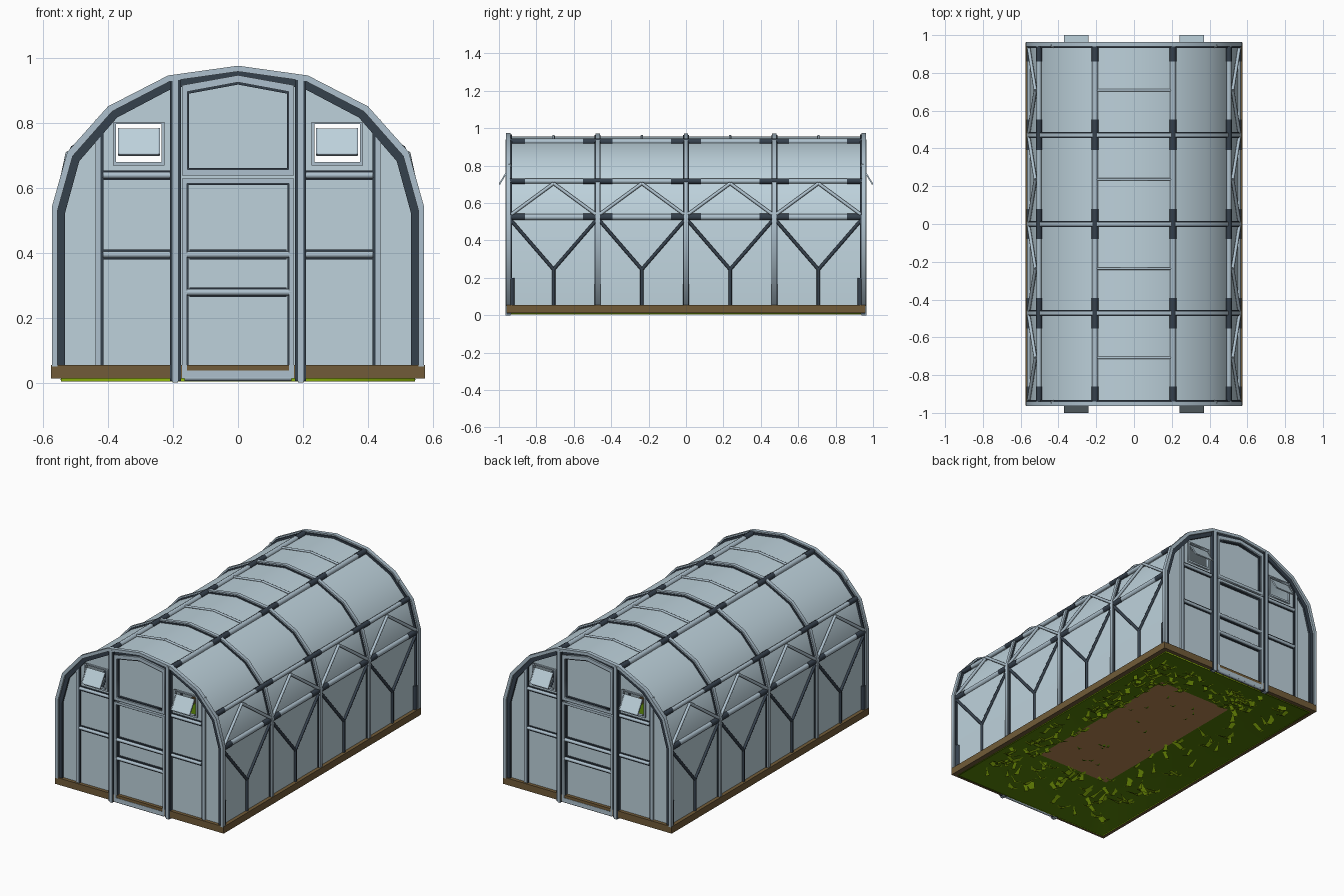
import bpy, bmesh, math, random
from mathutils import Vector, Matrix

if "Cube" in bpy.data.objects:
    bpy.data.objects.remove(bpy.data.objects["Cube"])

random.seed(4)

def material(name, r, g, b):
    m = bpy.data.materials.new(name)
    m.diffuse_color = (r, g, b, 1)
    m.use_nodes = True
    m.node_tree.nodes["Principled BSDF"].inputs["Base Color"].default_value = m.diffuse_color
    return m

GLASS = material("pale_glass", 0.51, 0.64, 0.71)
FRAME = material("blue_grey_frame", 0.42, 0.53, 0.61)
DARK = material("dark_slate", 0.036, 0.052, 0.073)
WOOD = material("brown_wood", 0.165, 0.105, 0.04)
SOIL = material("soil", 0.48, 0.24, 0.085)
GRASS = material("dark_grass", 0.09, 0.21, 0.002)
LEAF = material("bright_leaf", 0.29, 0.50, 0.004)

HALF = [(0.573, 0.05), (0.573, 0.54), (0.525, 0.71), (0.40, 0.85), (0.215, 0.945)]

def profile(d):
    """Arch outline, shrunk inwards by d, from right foot to left foot."""
    kx, kz = (0.573 - d) / 0.573, (0.925 - d) / 0.925
    pts = HALF + [(0, 0.975)] + [(-x, z) for x, z in reversed(HALF)]
    return [(x * kx, 0.05 + (z - 0.05) * kz) for x, z in pts]

def ring(a, b):
    return profile(a) + profile(b)[::-1]

def rect(x, z, w, h):
    return [(x - w, z - h), (x + w, z - h), (x + w, z + h), (x - w, z + h)]

def finish(name, bm, mat, smooth=False):
    me = bpy.data.meshes.new(name)
    bm.to_mesh(me)
    bm.free()
    me.materials.append(mat)
    ob = bpy.data.objects.new(name, me)
    bpy.context.collection.objects.link(ob)
    if smooth:
        for p in me.polygons:
            p.use_smooth = True
    return ob

def sheet(name, loops, y, half, mat):
    """Flat outline in xz (inner loops become holes) with thickness in y."""
    cu = bpy.data.curves.new(name, 'CURVE')
    cu.dimensions, cu.fill_mode, cu.extrude = '2D', 'BOTH', half
    for pts in loops:
        s = cu.splines.new('POLY')
        s.points.add(len(pts) - 1)
        for p, (x, z) in zip(s.points, pts):
            p.co = (x, z, 0, 1)
        s.use_cyclic_u = True
    cu.materials.append(mat)
    ob = bpy.data.objects.new(name, cu)
    bpy.context.collection.objects.link(ob)
    bpy.ops.object.select_all(action='DESELECT')
    ob.select_set(True)
    bpy.context.view_layer.objects.active = ob
    bpy.ops.object.convert(target='MESH')
    ob = bpy.context.view_layer.objects.active
    ob.data.transform(Matrix.Translation((0, y, 0)) @ Matrix.Rotation(math.pi / 2, 4, 'X'))
    return ob

def bars(name, items, mat, sides=8):
    """Round bars, each given as start, end, radius."""
    bm = bmesh.new()
    for p, q, r in items:
        p, q = Vector(p), Vector(q)
        d = q - p
        m = Matrix.Translation((p + q) / 2) @ d.to_track_quat('Z', 'Y').to_matrix().to_4x4()
        bmesh.ops.create_cone(bm, cap_ends=True, segments=sides, radius1=r, radius2=r,
                              depth=d.length, matrix=m)
    ob = finish(name, bm, mat)
    bpy.ops.object.select_all(action='DESELECT')
    ob.select_set(True)
    bpy.context.view_layer.objects.active = ob
    bpy.ops.object.shade_smooth_by_angle(angle=math.radians(50))
    return ob

def boxes(name, items, mat):
    """Boxes given as centre, size, and optional x rotation."""
    bm = bmesh.new()
    for c, s, *rot in items:
        m = Matrix.Translation(c) @ Matrix.Rotation(rot[0] if rot else 0, 4, 'X')
        bmesh.ops.create_cube(bm, size=1, matrix=m @ Matrix.Diagonal((*s, 1)))
    return finish(name, bm, mat)

# Curved roof and wall skin
bm = bmesh.new()
rows = [[bm.verts.new((x, y, z)) for x, z in profile(0.02)] for y in (-0.94, -0.47, 0, 0.47, 0.94)]
for a, b in zip(rows, rows[1:]):
    for i in range(len(a) - 1):
        bm.faces.new((a[i], b[i], b[i + 1], a[i + 1]))
bmesh.ops.recalc_face_normals(bm, faces=bm.faces)
finish("glass_skin", bm, GLASS, True)

# Arched ribs
for i, y in enumerate((-0.472, 0, 0.472)):
    sheet(f"rib_{i}", [ring(0.004, 0.03)], y, 0.011, FRAME)
    for s in (-1, 1):
        sheet(f"rib_seal_{i}_{s}", [ring(0.012, 0.03)], y + s * 0.013, 0.003, DARK)

# Long beams, with dark sleeves beside the ribs
beams, sleeves = [], []
for sx in (-1, 1):
    for x, z, r in ((0.206, 0.928, 0.016), (0.503, 0.717, 0.013), (0.55, 0.525, 0.016)):
        beams.append(((sx * x, -0.945, z), (sx * x, 0.945, z), r))
        for y in (-0.94, -0.472, 0, 0.472, 0.94):
            a, b = max(y - 0.08, -0.94), min(y + 0.08, 0.94)
            sleeves.append(((sx * x, a, z), (sx * x, b, z), r + 0.002))
    for sy in (-1, 1):
        sleeves.append(((sx * 0.551, sy * 0.932, 0.05), (sx * 0.551, sy * 0.932, 0.2), 0.017))
bars("long_beams", beams, FRAME)
bars("beam_sleeves", sleeves, DARK)

# Side braces and small roof rafters in every bay
lower, upper, rafters = [], [], []
for yc in (-0.708, -0.236, 0.236, 0.708):
    for sx in (-1, 1):
        lower.append(((sx * 0.556, yc, 0.05), (sx * 0.556, yc, 0.25), 0.009))
        for sy in (-1, 1):
            ye = yc + sy * 0.225
            lower.append(((sx * 0.556, yc, 0.245), (sx * 0.556, ye, 0.505), 0.009))
            upper.append(((sx * 0.558, ye, 0.54), (sx * 0.522, yc, 0.705), 0.009))
        rafters.append(((sx * 0.2, yc, 0.932), (0, yc, 0.958), 0.007))
bars("lower_braces", lower, DARK)
bars("upper_braces", upper, FRAME)
bars("roof_rafters", rafters, FRAME)

# Both end walls
for sy, end in ((-1, "front"), (1, "back")):
    def Y(v):
        return sy * v
    holes = [rect(sx * 0.305, 0.737, 0.070, 0.058) for sx in (-1, 1)]
    sheet(end + "_wall", [profile(0.025)] + holes, Y(0.935), 0.004, GLASS)
    sheet(end + "_arch", [ring(0, 0.018)], Y(0.951), 0.012, FRAME)
    sheet(end + "_arch_lining", [ring(0.008, 0.040)], Y(0.941), 0.010, DARK)
    # Posts and rails
    rails, posts, edges = [], [], []
    for sx in (-1, 1):
        posts.append(((sx * 0.193, Y(0.951), 0.47), (0.018, 0.026, 0.94)))
        edges.append(((sx * 0.193, Y(0.948), 0.47), (0.034, 0.026, 0.93)))
        posts.append(((sx * 0.431, Y(0.942), 0.43), (0.016, 0.016, 0.76)))
        edges.append(((sx * 0.420, Y(0.94), 0.43), (0.012, 0.016, 0.76)))
        for z in (0.638, 0.394):
            rails.append(((sx * 0.205, Y(0.945), z), (sx * 0.416, Y(0.945), z), 0.010))
            edges.append(((sx * 0.31, Y(0.94), z), (0.21, 0.01, 0.03)))
    for z in (0.015, 0.278, 0.394):
        rails.append(((-0.165, Y(0.953), z), (0.165, Y(0.953), z), 0.010))
        if z > 0.1:
            edges.append(((0, Y(0.943), z), (0.30, 0.012, 0.03)))
    boxes(end + "_posts", posts, FRAME)
    boxes(end + "_seals", edges, DARK)
    bars(end + "_rails", rails, FRAME)
    # Door leaf frame and pointed upper pane frame
    sheet(end + "_door_frame", [rect(0, 0.32, 0.172, 0.308), rect(0, 0.325, 0.157, 0.288)], Y(0.953), 0.009, FRAME)
    sheet(end + "_door_seal", [rect(0, 0.32, 0.165, 0.30), rect(0, 0.325, 0.152, 0.283)], Y(0.945), 0.009, DARK)
    def pane(w, low, side, top):
        return [(-w, low), (w, low), (w, side), (0, top), (-w, side)]
    sheet(end + "_top_pane_frame", [pane(0.173, 0.638, 0.915, 0.946), pane(0.156, 0.656, 0.895, 0.924)], Y(0.953), 0.009, FRAME)
    sheet(end + "_top_pane_seal", [pane(0.165, 0.645, 0.905, 0.936), pane(0.151, 0.661, 0.889, 0.917)], Y(0.944), 0.009, DARK)
    # Vent windows with tilted flaps
    flaps, flap_rims = [], []
    tilt = sy * math.atan2(0.05, 0.082)
    for sx in (-1, 1):
        x = sx * 0.305
        sheet(end + "_vent_frame", [rect(x, 0.735, 0.079, 0.067), rect(x, 0.737, 0.070, 0.058)], Y(0.942), 0.008, FRAME)
        flaps.append(((x, Y(0.973), 0.741), (0.126, 0.004, 0.094), tilt))
        for dx in (-0.062, 0.062):
            flap_rims.append(((x + dx, Y(0.973), 0.741), (0.006, 0.008, 0.094), tilt))
        flap_rims.append(((x, Y(0.9965), 0.702), (0.126, 0.007, 0.006), tilt))
    boxes(end + "_vent_flaps", flaps, GLASS)
    boxes(end + "_vent_flap_rims", flap_rims, FRAME)

# Wooden base planks
boxes("base_planks",
      [((sx * 0.56, 0, 0.033), (0.03, 1.92, 0.042)) for sx in (-1, 1)] +
      [((0, sy * 0.945, 0.033), (1.12, 0.03, 0.042)) for sy in (-1, 1)], WOOD)

# Grass bank rising from the planks to the soil bed
def bank(name, steps, mat, fill=False):
    bm = bmesh.new()
    loops = []
    for hx, hy, z in steps:
        loops.append([bm.verts.new((a * hx, b * hy, z)) for a, b in ((-1, -1), (1, -1), (1, 1), (-1, 1))])
    for a, b in zip(loops, loops[1:]):
        for i in range(4):
            j = (i + 1) % 4
            bm.faces.new((a[i], a[j], b[j], b[i]))
    if fill:
        bm.faces.new(loops[-1])
    return finish(name, bm, mat, True)

bank("grass_bank", [(0.55, 0.935, 0.008), (0.42, 0.75, 0.05), (0.25, 0.55, 0.085)], GRASS)
bank("soil_bed", [(0.25, 0.55, 0.085)], SOIL, True)
bank("grass_rim", [(0.545, 0.935, 0.004), (0.545, 0.935, 0.014)], LEAF)

# Bent grass blades around the bank and small weeds on the soil
def leaves(name, spots, size, mat):
    bm = bmesh.new()
    for x, y, z in spots:
        a, s = random.uniform(0, math.tau), size * random.uniform(0.7, 1.2)
        d, n = Vector((math.cos(a), math.sin(a), 0)), Vector((-math.sin(a), math.cos(a), 0))
        c, up, w = Vector((x, y, z)), Vector((0, 0, s * 0.25)), n * s * 0.13
        rows = [(c - d * s * 0.5 + up - w, c - d * s * 0.5 + up + w), (c - w, c + w)]
        rows = [[bm.verts.new(p) for p in r] for r in rows]
        tip = bm.verts.new(c + d * s * 0.6 + n * s * 0.2 + up)
        bm.faces.new((rows[0][0], rows[1][0], rows[1][1], rows[0][1]))
        bm.faces.new((rows[1][0], tip, rows[1][1]))
    return finish(name, bm, mat)

spots = []
while len(spots) < 200:
    x, y = random.uniform(-0.48, 0.48), random.uniform(-0.86, 0.86)
    t = max((abs(x) - 0.25) / 0.30, (abs(y) - 0.55) / 0.385)
    if -0.05 < t < 0.8:
        spots.append((x, y, max(0.008, 0.07 - 0.075 * t)))
leaves("bank_blades", spots, 0.11, LEAF)
leaves("soil_weeds", [(random.uniform(-0.2, 0.2), random.uniform(-0.5, 0.5), 0.078) for _ in range(18)], 0.045, GRASS)
